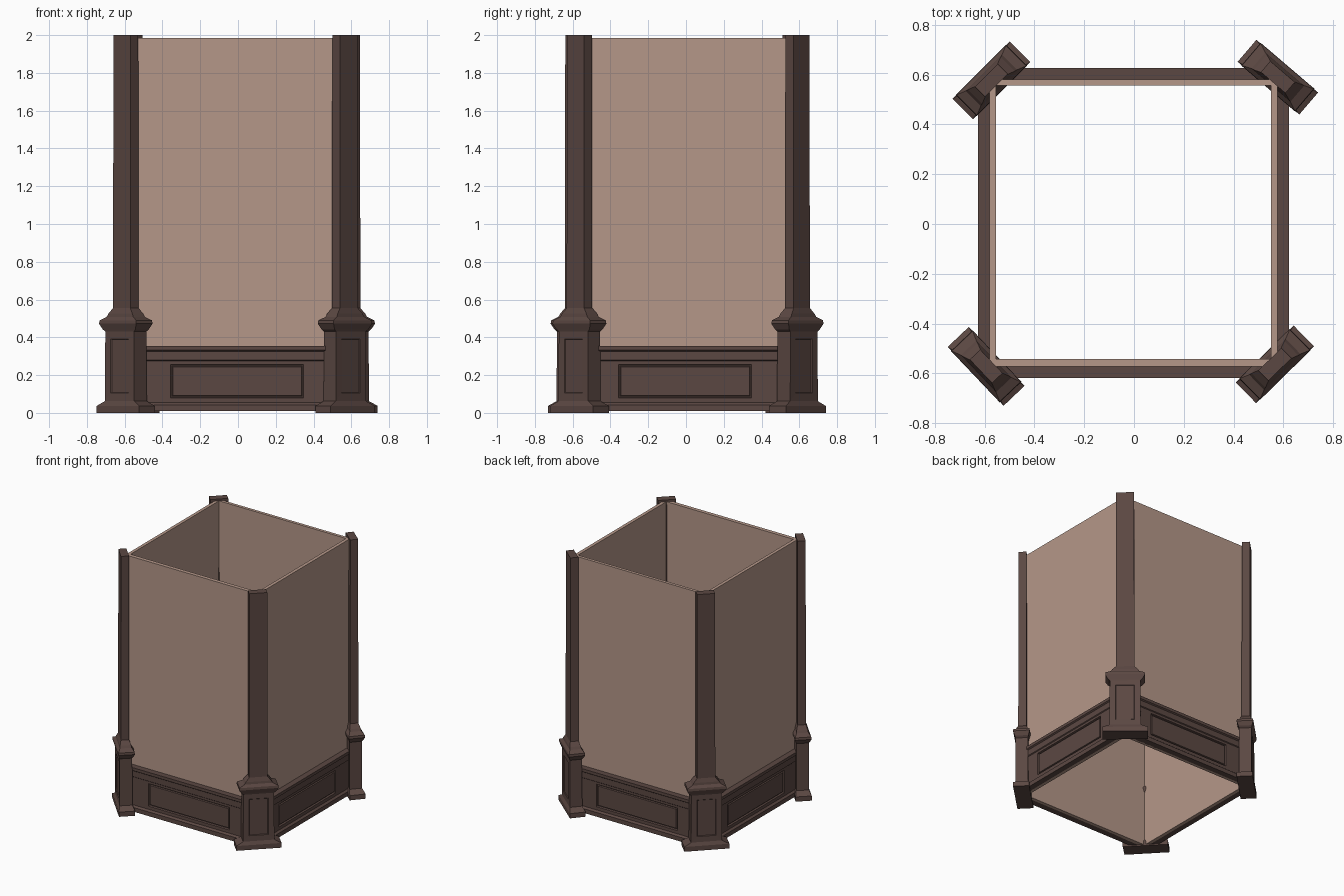
import bpy, bmesh, math
from mathutils import Vector

if "Cube" in bpy.data.objects:
    bpy.data.objects.remove(bpy.data.objects["Cube"])


def material(name, rgb):
    m = bpy.data.materials.new(name)
    m.diffuse_color = (*rgb, 1)
    m.use_nodes = True
    m.node_tree.nodes["Principled BSDF"].inputs["Base Color"].default_value = m.diffuse_color
    return m


WOOD = material("dark_wood", (0.105, 0.064, 0.055))
PLASTER = material("tan_plaster", (0.46, 0.31, 0.25))


def finish(bm, name, mat, loc=(0, 0, 0), turn=0):
    bmesh.ops.recalc_face_normals(bm, faces=bm.faces)
    me = bpy.data.meshes.new(name)
    bm.to_mesh(me)
    bm.free()
    me.materials.append(mat)
    ob = bpy.data.objects.new(name, me)
    ob.location = loc
    ob.rotation_euler.z = math.radians(turn)
    bpy.context.collection.objects.link(ob)
    return ob


def groove(bm, face, half, z0, z1, steps):
    """Cut a rectangular panel into a face that looks to -y; steps = (inward, depth)."""
    y = face.verts[0].co.y
    for inward, depth in steps:
        bmesh.ops.inset_individual(bm, faces=[face], thickness=0.002)
        mid = face.calc_center_median()
        for v in face.verts:
            sx = 1 if v.co.x > mid.x else -1
            z = z1 - inward if v.co.z > mid.z else z0 + inward
            v.co = Vector((sx * (half - inward), y + depth, z))


def box(name, lo, hi, mat):
    bm = bmesh.new()
    bmesh.ops.create_cube(bm, size=1)
    for v in bm.verts:
        v.co = Vector([hi[i] if v.co[i] > 0 else lo[i] for i in range(3)])
    return finish(bm, name, mat)


# Plain upper walls, open at top and bottom
TOP = 1.985
box("front_wall", (-0.58, -0.572, 0.01), (0.576, -0.542, TOP), PLASTER)
box("back_wall", (-0.555, 0.556, 0.01), (0.576, 0.58, TOP), PLASTER)
box("left_wall", (-0.58, -0.542, 0.01), (-0.555, 0.58, TOP), PLASTER)
box("right_wall", (0.55, -0.542, 0.01), (0.576, 0.556, TOP), PLASTER)


# Wainscot boards: moulded profile (y, z) run along each wall, with a grooved panel
PROFILE = [(0.005, 0.01), (-0.045, 0.01), (-0.045, 0.043), (-0.03, 0.055),
           (-0.03, 0.275), (-0.036, 0.28), (-0.036, 0.325), (-0.046, 0.332),
           (-0.046, 0.355), (0.005, 0.355)]


def wainscot(name, loc, turn):
    bm = bmesh.new()
    a, b = [[bm.verts.new((x, y, z)) for y, z in PROFILE] for x in (-0.55, 0.55)]
    n = len(PROFILE)
    sides = [bm.faces.new((a[i], b[i], b[(i + 1) % n], a[(i + 1) % n])) for i in range(n)]
    bm.faces.new(a)
    bm.faces.new(b)
    groove(bm, sides[3], 0.353, 0.08, 0.257, [(0, 0), (0.004, 0.012), (0.009, 0.012), (0.013, 0.003)])
    finish(bm, name, WOOD, loc, turn)


wainscot("front_wainscot", (-0.005, -0.572, 0), 0)
wainscot("right_wainscot", (0.576, -0.005, 0), 90)
wainscot("back_wainscot", (0, 0.58, 0), 180)
wainscot("left_wainscot", (-0.58, 0, 0), 270)


# Corner posts: stacked rectangular sections (z, width, depth)
SECTIONS = [(0, 0.326, 0.116), (0.037, 0.326, 0.116), (0.062, 0.226, 0.092),
            (0.43, 0.22, 0.09), (0.442, 0.25, 0.098), (0.472, 0.285, 0.12),
            (0.49, 0.28, 0.116), (0.508, 0.205, 0.085), (0.525, 0.185, 0.08),
            (0.555, 0.132, 0.06), (2.0, 0.13, 0.058)]


def post(name, x, y, turn):
    bm = bmesh.new()
    rings = [[bm.verts.new((sx * w / 2, sy * d / 2, z))
              for sx, sy in ((-1, -1), (1, -1), (1, 1), (-1, 1))] for z, w, d in SECTIONS]
    fronts = []
    for lo, hi in zip(rings, rings[1:]):
        faces = [bm.faces.new((lo[i], lo[(i + 1) % 4], hi[(i + 1) % 4], hi[i])) for i in range(4)]
        fronts.append(faces[0])
    bm.faces.new(rings[0])
    bm.faces.new(rings[-1])
    groove(bm, fronts[2], 0.069, 0.105, 0.392, [(0, 0.001), (0.004, 0.006)])
    finish(bm, name, WOOD, (x, y, 0), turn)


post("front_right_post", 0.566, -0.564, 44.5)
post("back_right_post", 0.578, 0.59, 139.5)
post("back_left_post", -0.573, 0.577, 225)
post("front_left_post", -0.594, -0.572, 313.5)
